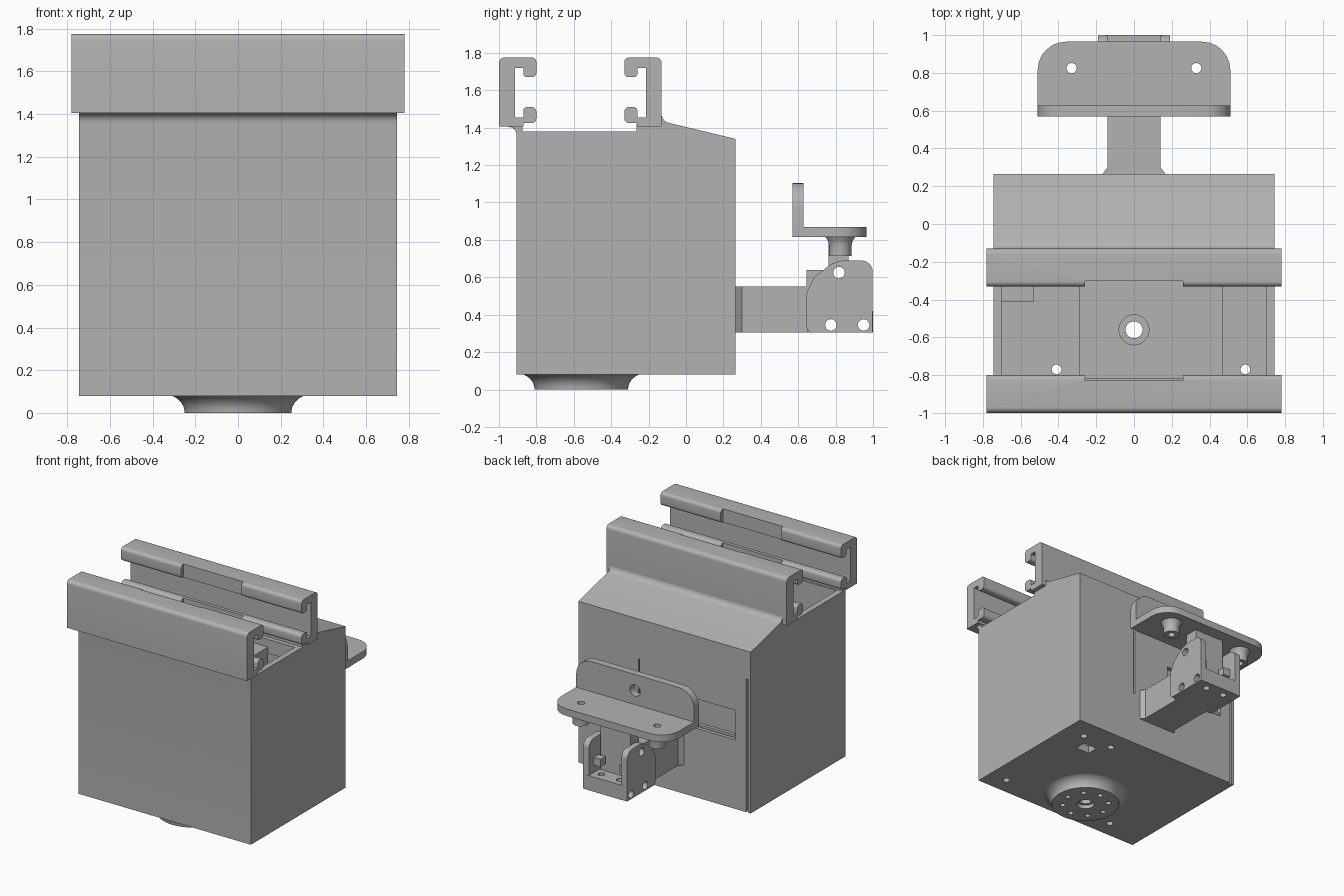
import bpy, bmesh, math
from mathutils import Vector

if "Cube" in bpy.data.objects:
    bpy.data.objects.remove(bpy.data.objects["Cube"])

grey = bpy.data.materials.new("plain grey")
grey.use_nodes = True
grey.diffuse_color = (0.45, 0.45, 0.45, 1)
grey.node_tree.nodes["Principled BSDF"].inputs["Base Color"].default_value = (0.45, 0.45, 0.45, 1)


def rounded(points, steps=6):
    """Polygon of (a, b[, radius]) with arcs at the corners that have a radius."""
    out, n = [], len(points)
    for i, pt in enumerate(points):
        p = Vector(pt[:2])
        if len(pt) == 2:
            out.append(p)
            continue
        u = (Vector(points[i - 1][:2]) - p).normalized()
        v = (Vector(points[(i + 1) % n][:2]) - p).normalized()
        half = u.angle(v) / 2
        c = p + (u + v).normalized() * pt[2] / math.sin(half)
        a = p + u * pt[2] / math.tan(half) - c
        b = p + v * pt[2] / math.tan(half) - c
        start = math.atan2(a.y, a.x)
        turn = math.atan2(a.x * b.y - a.y * b.x, a.dot(b))
        for k in range(steps + 1):
            ang = start + turn * k / steps
            out.append(c + pt[2] * Vector((math.cos(ang), math.sin(ang))))
    return out


def place(axis, a, b, d):
    return {"x": (d, a, b), "y": (a, d, b), "z": (a, b, d)}[axis]


def finish(name, bm):
    bmesh.ops.recalc_face_normals(bm, faces=bm.faces)
    mesh = bpy.data.meshes.new(name)
    bm.to_mesh(mesh)
    bm.free()
    mesh.materials.append(grey)
    ob = bpy.data.objects.new(name, mesh)
    bpy.context.collection.objects.link(ob)
    return ob


def prism(name, axis, points, lo, hi):
    bm = bmesh.new()
    pts = rounded(points)
    ends = [[bm.verts.new(place(axis, p.x, p.y, d)) for p in pts] for d in (lo, hi)]
    bm.faces.new(ends[0])
    bm.faces.new(ends[1])
    for i in range(len(pts)):
        bm.faces.new((ends[0][i - 1], ends[0][i], ends[1][i], ends[1][i - 1]))
    return finish(name, bm)


def box(name, x, y, z):
    return prism(name, "z", [(x[0], y[0]), (x[1], y[0]), (x[1], y[1]), (x[0], y[1])], *z)


def lathe(name, axis, a, b, rings, sides=32):
    """Solid of revolution from (radius, distance along axis) rings."""
    bm = bmesh.new()
    loops = []
    for r, d in rings:
        angs = [2 * math.pi * k / sides for k in range(sides)]
        loops.append([bm.verts.new(place(axis, a + r * math.cos(t), b + r * math.sin(t), d)) for t in angs])
    bm.faces.new(loops[0])
    bm.faces.new(loops[-1])
    for low, high in zip(loops, loops[1:]):
        for k in range(sides):
            bm.faces.new((low[k - 1], low[k], high[k], high[k - 1]))
    return finish(name, bm)


def hole(axis, a, b, r, lo, hi):
    return lathe("cutter", axis, a, b, [(r, lo), (r, hi)], 20)


def cut(ob, cutters):
    bpy.context.view_layer.objects.active = ob
    for c in cutters:
        mod = ob.modifiers.new("cut", "BOOLEAN")
        mod.operation, mod.solver, mod.object = "DIFFERENCE", "EXACT", c
        bpy.ops.object.modifier_apply(modifier=mod.name)
        bpy.data.objects.remove(c)


# Hollow main housing
AXIS_Y = -0.56
body = prism("housing", "x", [
    (-.905, .08), (-.905, 1.405, .045), (-.955, 1.405), (-.955, 1.42), (-.875, 1.42),
    (-.875, 1.38), (-.265, 1.38), (-.265, 1.42), (-.15, 1.42), (-.15, 1.5),
    (-.131, 1.5), (-.131, 1.435, .05), (.265, 1.34), (.265, .08)], -.745, .745)
cut(body, [
    box("cutter", (-.7, .7), (-.86, .2), (.14, 1.27)),
    box("cutter", (-.7, .7), (-.86, -.3), (1.2, 1.6)),
    box("cutter", (-.615, -.1), (.23, .3), (.62, .85)),
    box("cutter", (-.72, -.705), (.24, .3), (0, 1.12)),
    box("cutter", (.215, .225), (.25, .3), (.5, 1.03)),
    box("cutter", (.38, .5), (-.07, .02), (0, .3)),
    hole("z", 0, AXIS_Y, .045, 0, .3)]
    + [hole("z", x, y, .026, 0, .3) for x, y in
       [(.59, -.77), (-.41, -.77), (.57, .1), (.31, .1)]])

# Window lip, inner column and stop block
box("window_lip", (-.615, -.1), (.225, .255), (.63, .65))
column = box("inner_column", (-.29, .47), (-.82, -.3), (.13, 1.32))
cut(column, [hole("z", 0, AXIS_Y, .045, 0, 1.5), hole("z", 0, AXIS_Y, .08, 1.25, 1.5)])
box("stop_block", (-.71, -.53), (-.41, -.29), (1.1, 1.2))

# Flared mounting boss underneath
flare = [(.25 + .09 * (1 - math.cos(t)), .085 * math.sin(t))
         for t in [math.pi / 2 * k / 8 for k in range(9)]]
boss = lathe("flared_boss", "z", 0, AXIS_Y, flare, 64)
cut(boss, [hole("z", 0, AXIS_Y, .045, -.1, .3), hole("z", 0, AXIS_Y, .065, -.1, .03)]
    + [hole("z", .17 * math.cos(k * math.pi / 4), AXIS_Y + .17 * math.sin(k * math.pi / 4),
            .02, -.1, .05) for k in range(8)])

# Pair of slotted rails, mirrored about the middle
MID = -0.565
outline = [(.435, 1.405), (.305, 1.405), (.305, 1.425), (.235, 1.425, .025), (.235, 1.51, .025),
           (.305, 1.51, .02), (.305, 1.455), (.35, 1.455), (.35, 1.72), (.305, 1.72),
           (.305, 1.67, .02), (.235, 1.67, .025), (.235, 1.775, .025), (.435, 1.775, .03)]
for name, side in (("front_rail", -1), ("back_rail", 1)):
    rail = prism(name, "x", [(MID + side * p[0], *p[1:]) for p in outline], -.78, .78)
    ys = sorted((MID + side * .2, MID + side * .263))
    cut(rail, [box("cutter", (-.26, .26), ys, (1.3, 1.9))])

# Support arm with a flared root
prism("arm", "z", [(-.17, .26), (.17, .26), (.14, .3), (.14, .7), (-.14, .7), (-.14, .3)], .305, .55)


def pin_holes():
    return [hole("x", y, z, .031, -.5, .5) for y, z in [(.775, .345), (.95, .345), (.818, .625)]]


# Clevis at the end of the arm
base = box("clevis_base", (-.15, .15), (.65, 1.0), (.305, .42))
cut(base, pin_holes() + [hole("z", x, .93, .025, 0, .6) for x in (-.08, .08)])
for name, side in (("left_cheek", 1), ("right_cheek", -1)):
    lo, hi = sorted((side * .14, side * .19))
    cheek = prism(name, "x", [(.645, .305, .03), (.645, .52, .06), (.685, .6, .05), (.8, .69, .15),
                              (.998, .69, .06), (.998, .305)], lo, hi)
    cut(cheek, pin_holes())
    lo, hi = sorted((side * .08, side * .145))
    box(name + "_tab", (lo, hi), (.88, .94), (.48, .54))
box("rear_stop", (-.14, .14), (.645, .75), (.5, .64))
post = box("post", (-.13, .13), (.763, .868), (.4, .83))
cut(post, [hole("x", .818, .625, .031, -.5, .5)])

# Angle bracket with screw bosses
shelf = prism("bracket_shelf", "z", [(-.51, .57), (.51, .57), (.51, .965, .15), (-.51, .965, .15)], .815, .87)
cut(shelf, [hole("z", x, .825, .027, .5, 1) for x in (-.33, .33)])
upright = prism("bracket_upright", "y", [(-.51, .815), (.51, .815), (.51, 1.105, .13), (-.51, 1.105, .13)], .57, .628)
cut(upright, [hole("y", 0, .98, .045, .4, .8)])
for name, x in (("left_screw_boss", .33), ("right_screw_boss", -.33)):
    stud = lathe(name, "z", x, .825, [(.06, .715), (.06, .77), (.066, .795), (.08, .817)])
    cut(stud, [hole("z", x, .825, .027, .5, 1)])

# Smooth the curved faces and keep the edges sharp
bpy.ops.object.select_all(action="DESELECT")
for ob in bpy.context.collection.objects:
    if ob.type == "MESH" and grey.name in ob.data.materials:
        ob.select_set(True)
        bpy.context.view_layer.objects.active = ob
bpy.ops.object.shade_smooth_by_angle(angle=math.radians(32))
